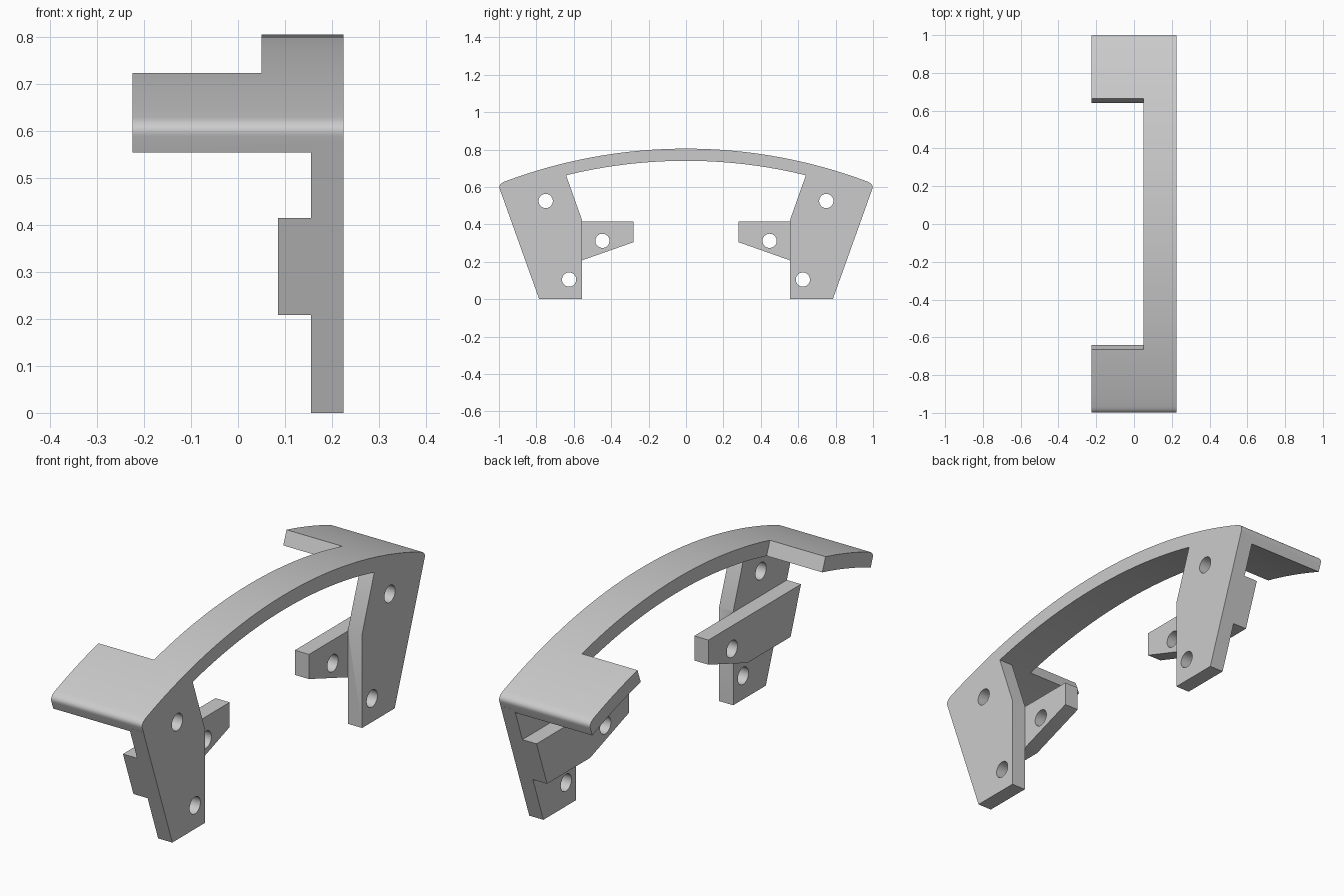
import bpy, bmesh, math
from mathutils import Vector

cube = bpy.data.objects.get("Cube")
if cube:
    bpy.data.objects.remove(cube, do_unlink=True)

grey = bpy.data.materials.new("light_grey")
grey.use_nodes = True
colour = (0.6, 0.6, 0.6, 1)
grey.diffuse_color = colour
grey.node_tree.nodes["Principled BSDF"].inputs["Base Color"].default_value = colour

SIDE = 0.225            # half width in x
LEG_X = 0.155           # inner face of the leg plates
ARCH_X = 0.05           # inner face of the narrow arch
RADIUS, TOP, THICK = 2.758, 0.805, 0.065
LEAN = 0.358            # slope of the outer leg edges


def outer(z):
    """Point on the leaning outer edge at height z."""
    return (0.785 + LEAN * z, z)


def arc(radius, y_end, steps=32):
    """Points of a shallow arch from -y_end to y_end."""
    a = math.asin(y_end / radius)
    centre = TOP - RADIUS
    angles = [a * (2 * i / steps - 1) for i in range(steps + 1)]
    return [(radius * math.sin(t), centre + radius * math.cos(t)) for t in angles]


def flip(points):
    return [(-y, z) for y, z in points]


def prism(name, profile, x0, x1):
    """Extrude a (y, z) profile along x."""
    bm = bmesh.new()
    face = bm.faces.new([bm.verts.new((x0, y, z)) for y, z in profile])
    new = bmesh.ops.extrude_face_region(bm, geom=[face])["geom"]
    bmesh.ops.translate(bm, vec=(x1 - x0, 0, 0),
                        verts=[v for v in new if isinstance(v, bmesh.types.BMVert)])
    bmesh.ops.recalc_face_normals(bm, faces=bm.faces)
    mesh = bpy.data.meshes.new(name)
    bm.to_mesh(mesh)
    bm.free()
    mesh.materials.append(grey)
    obj = bpy.data.objects.new(name, mesh)
    bpy.context.collection.objects.link(obj)
    return obj


def combine(target, other, operation):
    """Apply a boolean and discard the helper."""
    mod = target.modifiers.new(operation.lower(), 'BOOLEAN')
    mod.operation, mod.solver, mod.object = operation, 'EXACT', other
    bpy.context.view_layer.objects.active = target
    bpy.ops.object.modifier_apply(modifier=mod.name)
    bpy.data.objects.remove(other, do_unlink=True)


# Curved top band with rounded outer corners
top = arc(RADIUS, 0.968)
start, control, end = Vector(top[-1]), Vector((1.006, 0.615)), Vector(outer(0.589))
corner = []
for i in range(1, 9):
    t = i / 8
    corner.append(tuple(start * (1 - t) ** 2 + control * 2 * t * (1 - t) + end * t ** 2))
under = arc(RADIUS - THICK, outer(0.553)[0])
frame = prism("arched_bracket_frame",
              top + corner + under[::-1] + flip(corner)[::-1], -SIDE, SIDE)

# Cut the band back between the two end tabs
notch = [(0.591, 0.53), (0.719, 0.87)]
combine(frame, prism("notch_cutter", notch + flip(notch)[::-1], -0.3, ARCH_X), 'DIFFERENCE')

# Leg plates and the pointed lugs behind them
leg = [(0.555, 0), outer(0), outer(0.57), (0.655, 0.7), (0.64, 0.66), (0.555, 0.42)]
lug = [(0.28, 0.415), (0.28, 0.305), (0.555, 0.208), outer(0.208), outer(0.415)]
for shape in (lambda p: p, flip):
    combine(frame, prism("leg", shape(leg), LEG_X, SIDE), 'UNION')
    combine(frame, prism("lug", shape(lug), 0.085, LEG_X), 'UNION')

# Screw holes through legs and lugs
for side in (-1, 1):
    for y, z, x0, x1 in ((0.75, 0.525, 0.12, 0.3), (0.625, 0.105, 0.12, 0.3),
                         (0.447, 0.312, 0.05, 0.2)):
        circle = [(side * y + 0.038 * math.cos(math.tau * i / 32),
                   z + 0.038 * math.sin(math.tau * i / 32)) for i in range(32)]
        combine(frame, prism("hole_cutter", circle, x0, x1), 'DIFFERENCE')

# Merge coplanar faces and smooth the curves
bm = bmesh.new()
bm.from_mesh(frame.data)
bmesh.ops.remove_doubles(bm, verts=bm.verts, dist=0.0001)
bmesh.ops.dissolve_limit(bm, angle_limit=math.radians(0.3), verts=bm.verts, edges=bm.edges)
bm.to_mesh(frame.data)
bm.free()
bpy.ops.object.select_all(action='DESELECT')
frame.select_set(True)
bpy.context.view_layer.objects.active = frame
bpy.ops.object.shade_smooth_by_angle(angle=math.radians(30))
